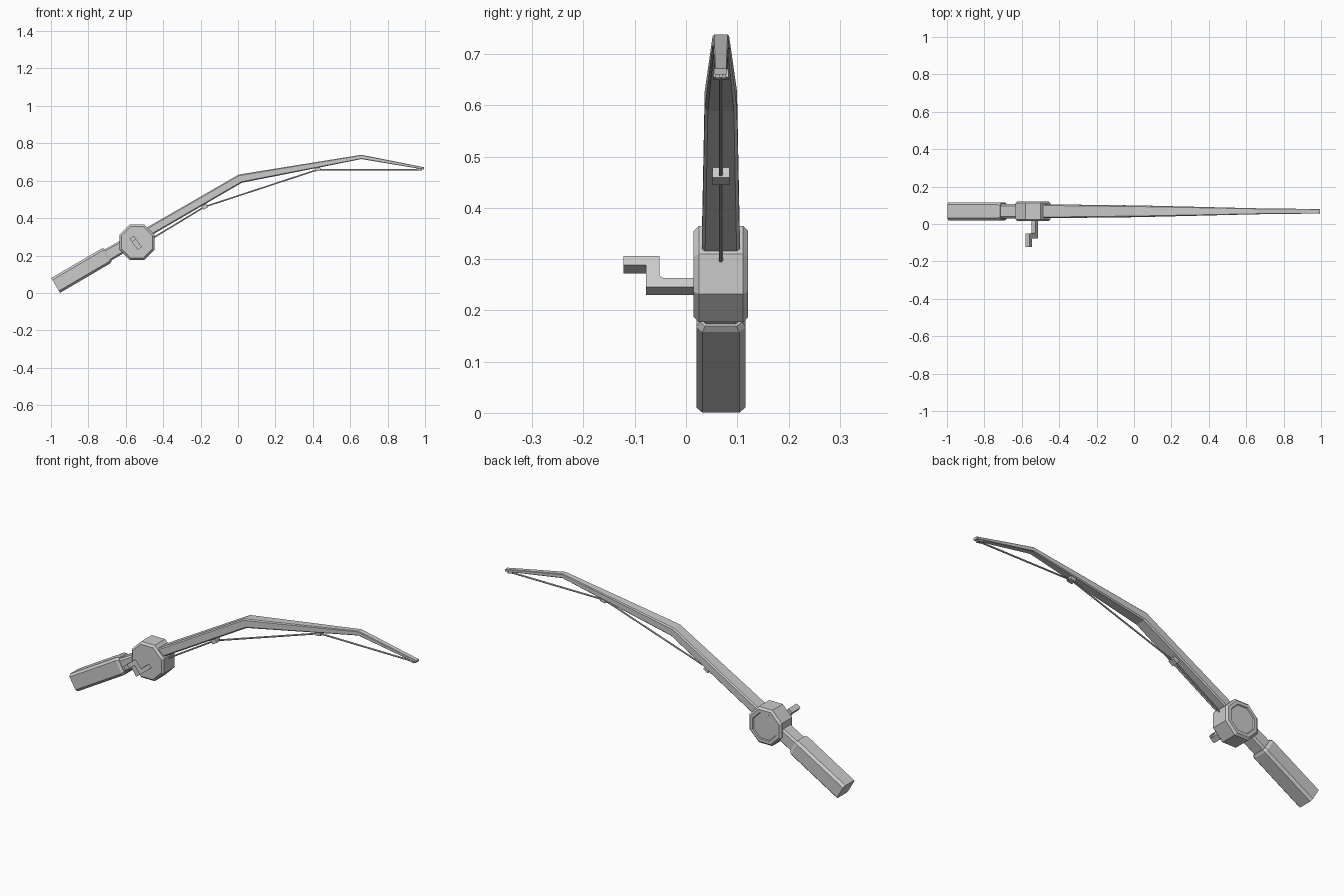
import bpy, bmesh
from math import pi, sin, cos, radians
from mathutils import Vector, Matrix

if "Cube" in bpy.data.objects:
    bpy.data.objects.remove(bpy.data.objects["Cube"])

YC = 0.068          # the rod lies in the plane y = YC


def finish(name, bm):
    bmesh.ops.recalc_face_normals(bm, faces=bm.faces)
    me = bpy.data.meshes.new(name)
    bm.to_mesh(me)
    bm.free()
    ob = bpy.data.objects.new(name, me)
    bpy.context.collection.objects.link(ob)
    return ob


def bridge(bm, rings):
    for a, b in zip(rings, rings[1:]):
        for i in range(len(a)):
            j = (i + 1) % len(a)
            bm.faces.new((a[i], a[j], b[j], b[i]))
    bm.faces.new(rings[0][::-1])
    bm.faces.new(rings[-1])


def loft(name, stations, k=0.13):
    """Chamfered-box tube; stations are (x, z, height, width), k the chamfer ratio."""
    bm = bmesh.new()
    pts = [Vector((s[0], 0, s[1])) for s in stations]
    rings = []
    for i, (x, z, h, w) in enumerate(stations):
        d = Vector((0, 0, 0))
        if i:
            d += (pts[i] - pts[i - 1]).normalized()
        if i < len(pts) - 1:
            d += (pts[i + 1] - pts[i]).normalized()
        d.normalize()
        up, side = Vector((-d.z, 0, d.x)), Vector((0, 1, 0))
        c = k * min(h, w)
        a, b = w / 2, h / 2
        sec = [(a - c, b), (a, b - c), (a, c - b), (a - c, -b),
               (c - a, -b), (-a, c - b), (-a, b - c), (c - a, b)]
        o = pts[i] + side * YC
        rings.append([bm.verts.new(o + side * u + up * v) for u, v in sec])
    bridge(bm, rings)
    return finish(name, bm)


# grip, reel seat and the bent, tapering rod
loft("handle_grip", [(-.975, .04, .092, .096), (-.707, .197, .092, .096),
                     (-.696, .2035, .08, .082)])
loft("reel_seat", [(-.72, .189, .070, .076), (-.56, .281, .066, .076)])
loft("rod", [(-.60, .257, .048, .077), (.0125, .611, .047, .063),
             (.66, .727, .023, .032), (.994, .666, .012, .024)])

# octagonal reel with chamfered rims and a shallow inset panel on the back
bm = bmesh.new()
rings = []
for r, y in ((.084, .015), (.094, .025), (.094, .111), (.084, .121),
             (.068, .121), (.065, .116)):
    R = r / cos(pi / 8)
    rings.append([bm.verts.new((-.54 + R * cos(pi / 8 + i * pi / 4), y,
                                .271 + R * sin(pi / 8 + i * pi / 4)))
                  for i in range(8)])
bridge(bm, rings)
finish("reel", bm)

# stepped crank: profile in (y, u), extruded across
ang = radians(36)
u_dir = Vector((-sin(ang), 0, cos(ang)))
w_dir = Vector((cos(ang), 0, sin(ang)))
profile = [(.03, -.037), (-.078, -.037), (-.078, .015), (-.122, .015),
           (-.122, .037), (-.052, .037), (-.052, -.008), (-.049, -.014),
           (-.044, -.016), (.03, -.016)]
bm = bmesh.new()
rings = [[bm.verts.new(Vector((-.547, y, .268)) + u_dir * u + w_dir * s)
          for y, u in profile] for s in (-.0135, .0135)]
bridge(bm, rings)
finish("crank", bm)

# small line guides under the rod: (x, z, slope, length, height, width)
for i, (x, z, a, l, h, w) in enumerate(((-.178, .462, 30, .03, .024, .033),
                                        (.426, .661, 11, .03, .018, .029),
                                        (.968, .662, -10, .028, .012, .02))):
    bm = bmesh.new()
    bmesh.ops.create_cube(bm, size=1, matrix=Matrix.Translation((x, YC, z))
                          @ Matrix.Rotation(-radians(a), 4, 'Y')
                          @ Matrix.Diagonal((l, w, h, 1)))
    finish(f"line_guide_{i + 1}", bm)

# fishing line from reel through the guides to the tip
loft("fishing_line", [(x, z, .008, .008) for x, z in
                      ((-.50, .266), (-.18, .46), (.426, .659), (.985, .658))], k=.29)
